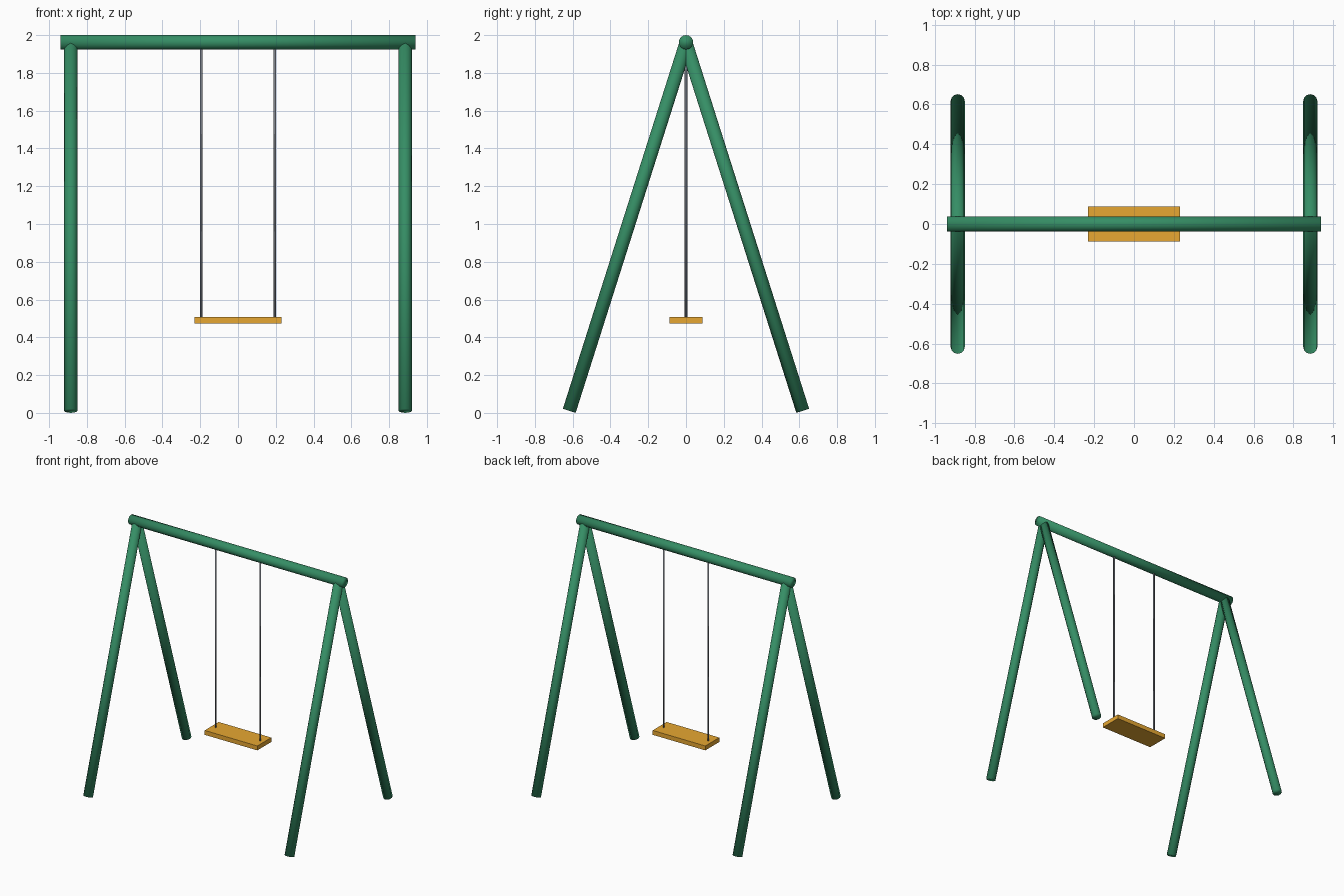
import bpy
from mathutils import Vector

if "Cube" in bpy.data.objects:
    bpy.data.objects.remove(bpy.data.objects["Cube"])


def material(name, rgb):
    m = bpy.data.materials.new(name)
    m.diffuse_color = (*rgb, 1)
    m.use_nodes = True
    m.node_tree.nodes["Principled BSDF"].inputs["Base Color"].default_value = m.diffuse_color
    return m


green = material("green paint", (0.036, 0.270, 0.130))
grey = material("grey chain", (0.190, 0.205, 0.235))
wood = material("golden wood", (0.800, 0.390, 0.032))


def rod(name, start, end, radius, mat, sides):
    """Softly shaded round bar between two points."""
    a, b = Vector(start), Vector(end)
    bpy.ops.mesh.primitive_cylinder_add(
        vertices=sides, radius=radius, depth=(b - a).length, location=(a + b) / 2)
    ob = bpy.context.object
    ob.name = name
    ob.rotation_euler = (b - a).to_track_quat('Z', 'Y').to_euler()
    ob.data.materials.append(mat)
    bpy.ops.object.shade_smooth()
    return ob


BEAM_Z = 1.962

# Top beam
rod("top_beam", (-0.94, 0, BEAM_Z), (0.94, 0, BEAM_Z), 0.038, green, 16)

for sx, side in ((-1, "left"), (1, "right")):
    # A-frame legs, cut square to their own axis
    for sy, end in ((-1, "front"), (1, "back")):
        rod(f"{side}_{end}_leg", (sx * 0.885, sy * 0.618, 0.011),
            (sx * 0.885, 0, 1.957), 0.0355, green, 12)
    # Hanging chains
    rod(f"{side}_chain", (sx * 0.195, 0, 0.495), (sx * 0.195, 0, BEAM_Z - 0.02),
        0.0068, grey, 8)

# Swing seat board
bpy.ops.mesh.primitive_cube_add(size=1, location=(0, 0, 0.490))
seat = bpy.context.object
seat.name = "seat"
seat.scale = (0.463, 0.175, 0.035)
seat.data.materials.append(wood)
